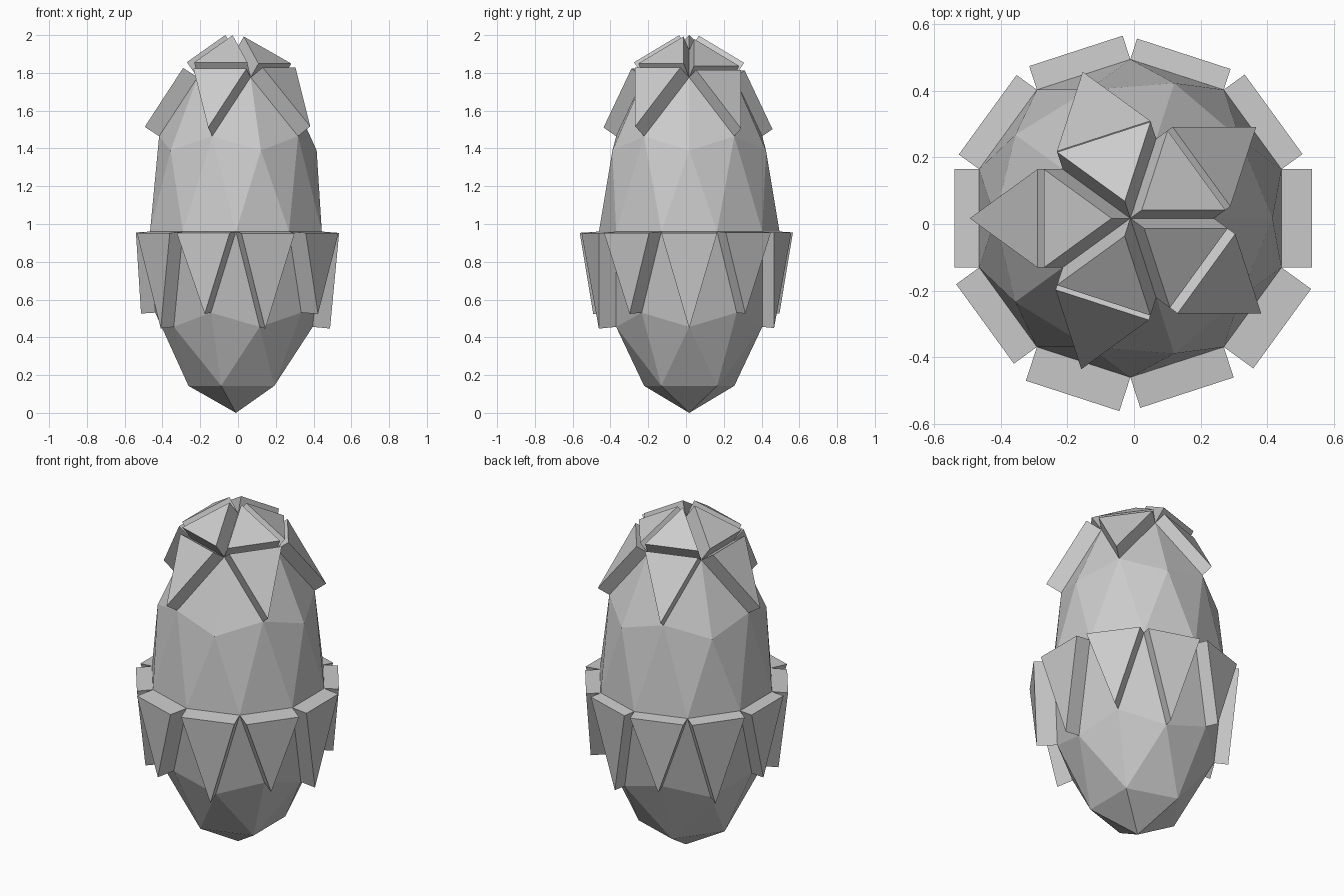
import bpy, bmesh, math
from mathutils import Vector

if "Cube" in bpy.data.objects:
    bpy.data.objects.remove(bpy.data.objects["Cube"])

CENTRE = Vector((-0.011, 0.017, 0.96))

# Plate thicknesses, going round from +x in 36 or 72 degree steps
BELT = [0.092, 0.078, 0.066, 0.075, 0.076, 0.075, 0.086, 0.107, 0.097, 0.11]
CROWN = [0.074, 0.094, 0.098, 0.097, 0.089]
PETALS = [0.073, 0.068, 0.091, 0.084, 0.095]


def thickness(face):
    """Plate thickness for a face, or 0 if it stays flush."""
    c = face.calc_center_median()
    zs = sorted(v.co.z for v in face.verts)
    step = round(math.degrees(math.atan2(c.y, c.x)) / 36) % 10
    if zs[2] > 0.95:                                # touches the top pole
        return CROWN[step // 2]
    if zs[0] > 0.48:                                # hangs below a crown plate
        return PETALS[step // 2]
    if abs(zs[1]) < 0.01 and abs(zs[2]) < 0.01:     # just under the equator
        return BELT[step]
    return 0


# Stretched low-poly egg
bm = bmesh.new()
bmesh.ops.create_icosphere(bm, subdivisions=2, radius=1)
bmesh.ops.scale(bm, vec=(0.478, 0.478, 0.96), verts=bm.verts)
bm.normal_update()

# Raised plates: each chosen face is pushed out along its own normal
chosen = [(f, thickness(f), f.normal.copy()) for f in bm.faces]
for face, depth, normal in [c for c in chosen if c[1] > 0]:
    plate = bmesh.ops.extrude_discrete_faces(bm, faces=[face])["faces"][0]
    bmesh.ops.translate(bm, vec=normal * depth, verts=plate.verts)

bmesh.ops.translate(bm, vec=CENTRE, verts=bm.verts)
bm.normal_update()
mesh = bpy.data.meshes.new("plated_egg")
bm.to_mesh(mesh)
bm.free()
bpy.context.collection.objects.link(bpy.data.objects.new("plated_egg", mesh))
